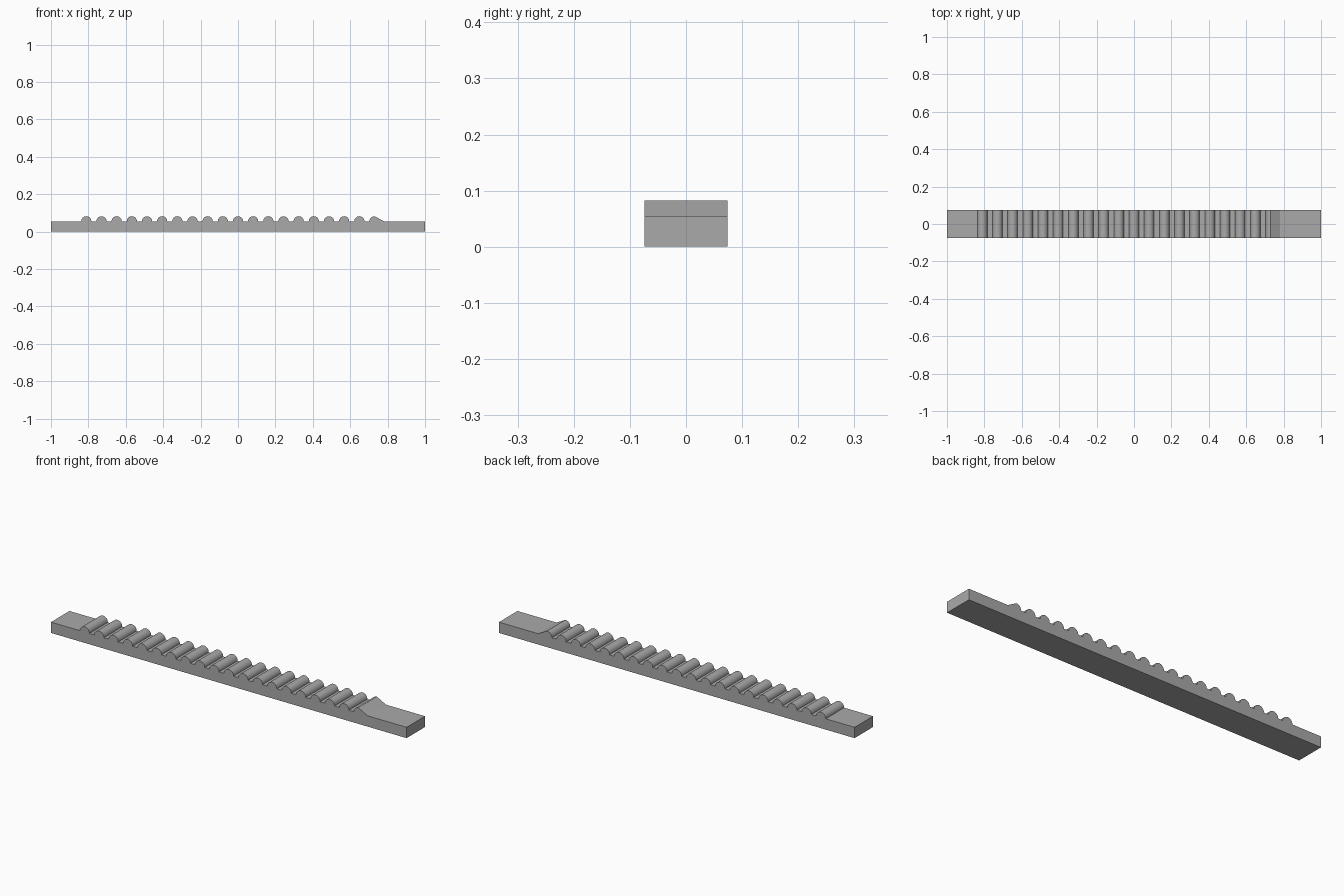
import bpy, bmesh, math

cube = bpy.data.objects.get("Cube")
if cube:
    bpy.data.objects.remove(cube, do_unlink=True)

HALF_WIDTH, BASE_Z, RADIUS = 0.074, 0.055, 0.027
PITCH, TEETH, STEPS = 0.0811, 20, 16

# Plain grey material
grey = bpy.data.materials.new("grey")
grey.use_nodes = True
colour = (0.4, 0.4, 0.4, 1)
grey.diffuse_color = colour
grey.node_tree.nodes["Principled BSDF"].inputs["Base Color"].default_value = colour

# Side profile: flat bar with half-round teeth, the last one ending in a ramp
profile = [(1, 0), (-1, 0), (-1, BASE_Z)]
for i in range(TEETH):
    centre = (i - TEETH / 2) * PITCH
    last = i == TEETH - 1
    for k in range(STEPS // 2 + 1 if last else STEPS + 1):
        a = math.pi * (1 - k / STEPS)
        profile.append((centre + RADIUS * math.cos(a), BASE_Z + RADIUS * math.sin(a)))
profile += [(0.78, BASE_Z), (1, BASE_Z)]

# Extrude the profile across the width
bm = bmesh.new()
face = bm.faces.new([bm.verts.new((x, -HALF_WIDTH, z)) for x, z in profile])
extruded = bmesh.ops.extrude_face_region(bm, geom=[face])
moved = [v for v in extruded["geom"] if isinstance(v, bmesh.types.BMVert)]
bmesh.ops.translate(bm, verts=moved, vec=(0, 2 * HALF_WIDTH, 0))
bmesh.ops.recalc_face_normals(bm, faces=bm.faces)
mesh = bpy.data.meshes.new("toothed_rack")
bm.to_mesh(mesh)
bm.free()
mesh.materials.append(grey)

rack = bpy.data.objects.new("toothed_rack", mesh)
bpy.context.collection.objects.link(rack)
bpy.context.view_layer.objects.active = rack
rack.select_set(True)
bpy.ops.object.shade_smooth_by_angle(angle=math.radians(25))
